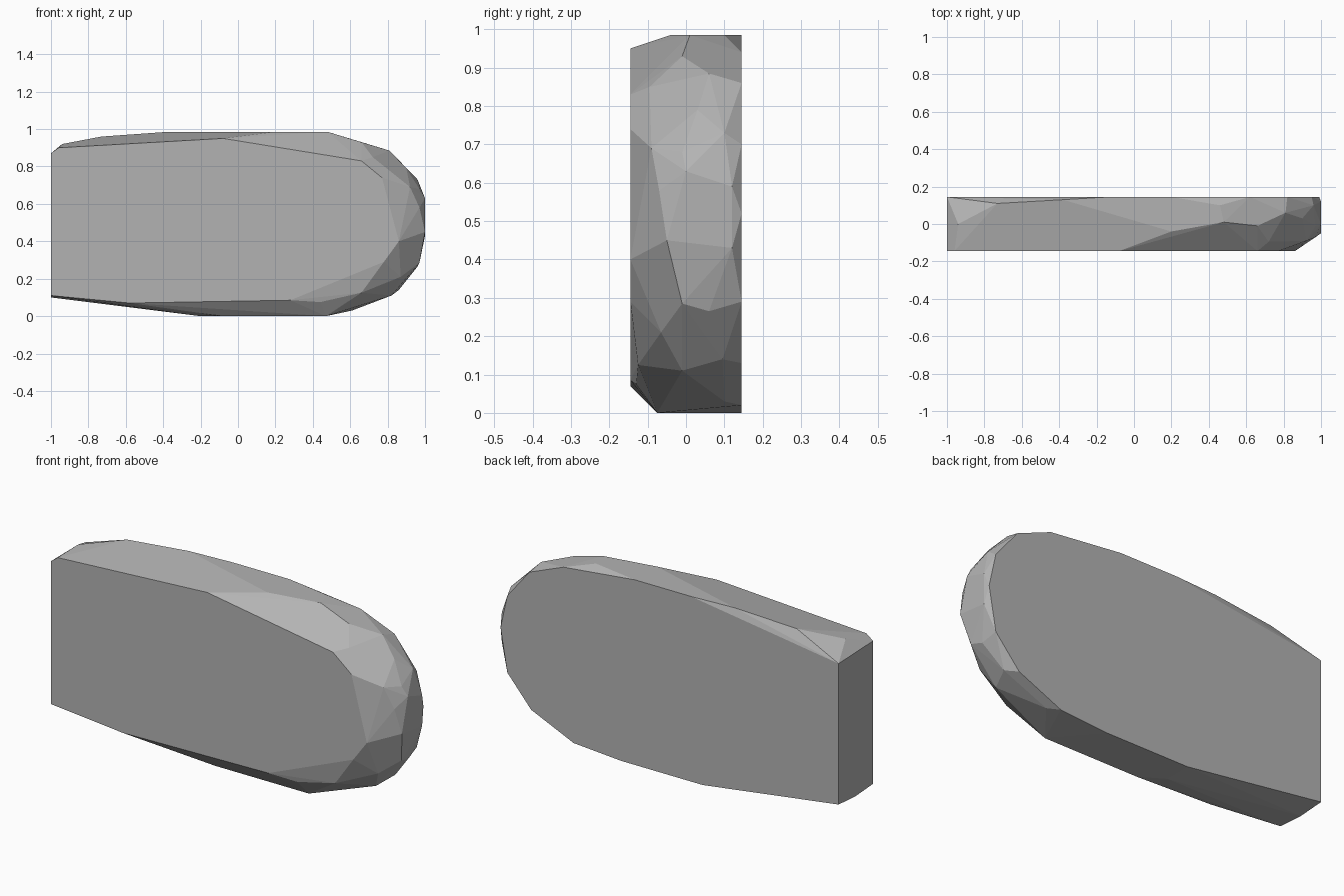
import bpy
import bmesh
import math

cube = bpy.data.objects.get("Cube")
if cube:
    bpy.data.objects.remove(cube, do_unlink=True)

HALF_DEPTH = 0.145


def flat_material(name, colour):
    material = bpy.data.materials.new(name)
    material.use_nodes = True
    material.diffuse_color = colour
    material.node_tree.nodes["Principled BSDF"].inputs["Base Color"].default_value = colour
    return material


def hull_object(name, points, material):
    """Chisel a flat-shaded convex block out of its corner points."""
    bm = bmesh.new()
    for point in points:
        bm.verts.new([value / 100 for value in point])
    result = bmesh.ops.convex_hull(bm, input=list(bm.verts))
    unused = {v for key in ("geom_interior", "geom_unused") for v in result[key]
              if isinstance(v, bmesh.types.BMVert) and not v.link_faces}
    bmesh.ops.delete(bm, geom=list(unused), context="VERTS")
    # Merge nearly coplanar triangles into broad cut facets
    bmesh.ops.dissolve_limit(bm, angle_limit=math.radians(2),
                             verts=list(bm.verts), edges=list(bm.edges))
    bmesh.ops.recalc_face_normals(bm, faces=list(bm.faces))
    mesh = bpy.data.meshes.new(name)
    bm.to_mesh(mesh)
    bm.free()
    mesh.materials.append(material)
    for polygon in mesh.polygons:
        polygon.use_smooth = False
    block = bpy.data.objects.new(name, mesh)
    bpy.context.scene.collection.objects.link(block)
    return block


# Outline of the flat front face, x and z in hundredths
front = [(-100, 11), (-100, 87), (-96, 90), (-8, 95), (66, 83),
         (77, 74), (86, 40), (78, 29), (28, 8.5), (-58, 7)]

# Outline of the fuller back face
back = [(-100, 11), (-100, 86), (-13, 98.5), (20, 98.5), (62, 94),
        (82, 86), (95, 70), (99, 52), (95, 29), (81, 13),
        (56, 2), (28, 0), (-20, 0)]

# Corners of the chipped rim between the two faces: top, round end, underside
rim_top = [(-94, 0, 92), (-73, 11, 96), (-38, 13, 98.5), (20, -4, 98.5),
           (48, 1, 98.5), (46, 10, 98.5), (66, -1, 93), (81, 6, 88.5), (72, -9.5, 85)]
rim_end = [(82, -5, 80), (90, 3, 79), (92, -9, 69), (96, 10, 73), (97, -1, 68),
           (100, 0, 63), (100, 12, 59), (97, -7, 58), (94, -7, 40),
           (100, -5, 45), (100, 12, 43), (97, -1, 28.5), (96, 6, 26.5)]
rim_base = [(87, -6.5, 21), (82, -1, 11), (66, -12.5, 12.5), (44, -13, 7.5),
            (47, -7.5, 0), (-8, -7.5, 0), (61, 10, 3), (86, 9.5, 14),
            (-20, 0, 0), (-100, 0, 10)]

depth = HALF_DEPTH * 100
corners = [(x, -depth, z) for x, z in front] + [(x, depth, z) for x, z in back]
corners += rim_top + rim_end + rim_base

stone = flat_material("stone grey", (0.45, 0.45, 0.45, 1))
hull_object("stone_slab", corners, stone)
